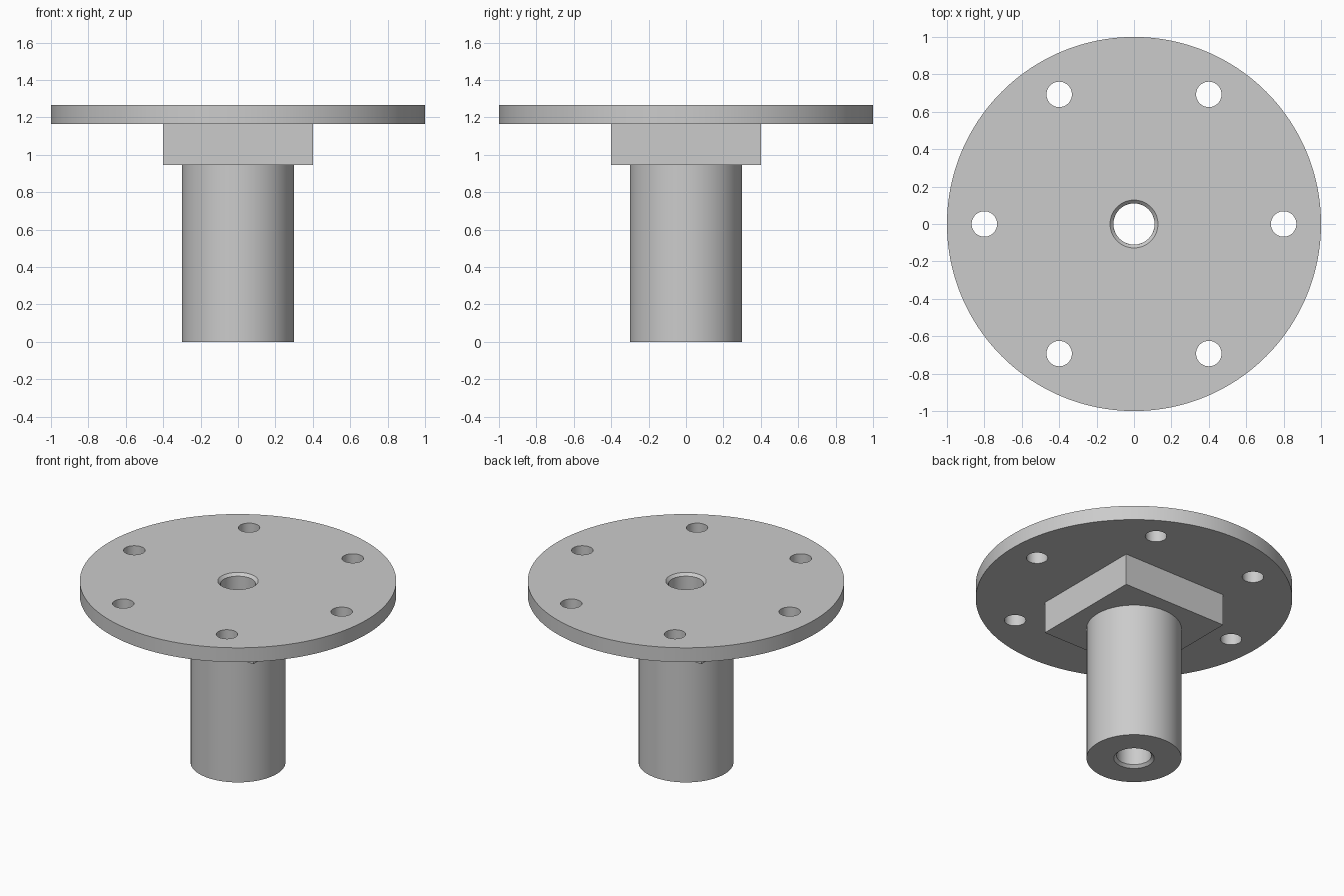
import bpy
import bmesh
import math

default = bpy.data.objects.get("Cube")
if default:
    bpy.data.objects.remove(default, do_unlink=True)

metal = bpy.data.materials.new("light grey metal")
metal.use_nodes = True
GREY = (0.6, 0.6, 0.6, 1)
metal.diffuse_color = GREY
metal.node_tree.nodes["Principled BSDF"].inputs["Base Color"].default_value = GREY

SHAFT_TOP, HUB_TOP, TOP = 0.945, 1.165, 1.265
BORE, CHAMFER = 0.11, 0.018


def make_object(name, bm):
    bmesh.ops.recalc_face_normals(bm, faces=bm.faces)
    mesh = bpy.data.meshes.new(name)
    bm.to_mesh(mesh)
    bm.free()
    mesh.materials.append(metal)
    obj = bpy.data.objects.new(name, mesh)
    bpy.context.collection.objects.link(obj)
    return obj


def lathe(name, profile, steps=96):
    """Revolve a closed (radius, height) profile around z."""
    bm = bmesh.new()
    rings = [[bm.verts.new((r * math.cos(a), r * math.sin(a), z)) for r, z in profile]
             for a in (math.tau * i / steps for i in range(steps))]
    n = len(profile)
    for i in range(steps):
        a, b = rings[i], rings[(i + 1) % steps]
        for j in range(n):
            k = (j + 1) % n
            bm.faces.new((a[j], b[j], b[k], a[k]))
    return make_object(name, bm)


def cylinder_cutter(name, places, radius, low, high, steps):
    bm = bmesh.new()
    for x, y in places:
        made = bmesh.ops.create_cone(bm, cap_ends=True, segments=steps, radius1=radius,
                                     radius2=radius, depth=high - low)
        bmesh.ops.translate(bm, verts=made["verts"], vec=(x, y, (low + high) / 2))
    return make_object(name, bm)


def cut(obj, cutter):
    """Apply the cut, then discard the cutter."""
    cutter.hide_render = True
    mod = obj.modifiers.new("holes", 'BOOLEAN')
    mod.operation, mod.solver, mod.object = 'DIFFERENCE', 'EXACT', cutter
    bpy.context.view_layer.objects.active = obj
    bpy.ops.object.modifier_apply(modifier=mod.name)
    bpy.data.objects.remove(cutter, do_unlink=True)


# Hollow shaft with a chamfered lower mouth
shaft = lathe("shaft", [(BORE + CHAMFER, 0), (0.3, 0), (0.3, SHAFT_TOP),
                        (BORE, SHAFT_TOP), (BORE, CHAMFER)])

# Round flange with a chamfered upper mouth
flange = lathe("flange", [(BORE, HUB_TOP), (1, HUB_TOP), (1, TOP),
                          (BORE + CHAMFER, TOP), (BORE, TOP - CHAMFER)], 192)

# Six bolt holes
spots = [(0.8 * math.cos(math.tau * i / 6), 0.8 * math.sin(math.tau * i / 6)) for i in range(6)]
cut(flange, cylinder_cutter("bolt_hole_cutter", spots, 0.068, HUB_TOP - 0.1, TOP + 0.1, 48))

# Square hub block
bm = bmesh.new()
bmesh.ops.create_cube(bm, size=1)
bmesh.ops.scale(bm, verts=bm.verts, vec=(0.8, 0.8, HUB_TOP - SHAFT_TOP))
bmesh.ops.translate(bm, verts=bm.verts, vec=(0, 0, (HUB_TOP + SHAFT_TOP) / 2))
hub = make_object("square_hub", bm)
cut(hub, cylinder_cutter("bore_cutter", [(0, 0)], BORE, SHAFT_TOP - 0.1, HUB_TOP + 0.1, 96))

# Smooth the round walls, keep edges sharp
for obj in (shaft, flange, hub):
    bpy.ops.object.select_all(action='DESELECT')
    obj.select_set(True)
    bpy.context.view_layer.objects.active = obj
    bpy.ops.object.shade_smooth_by_angle(angle=math.radians(30))
